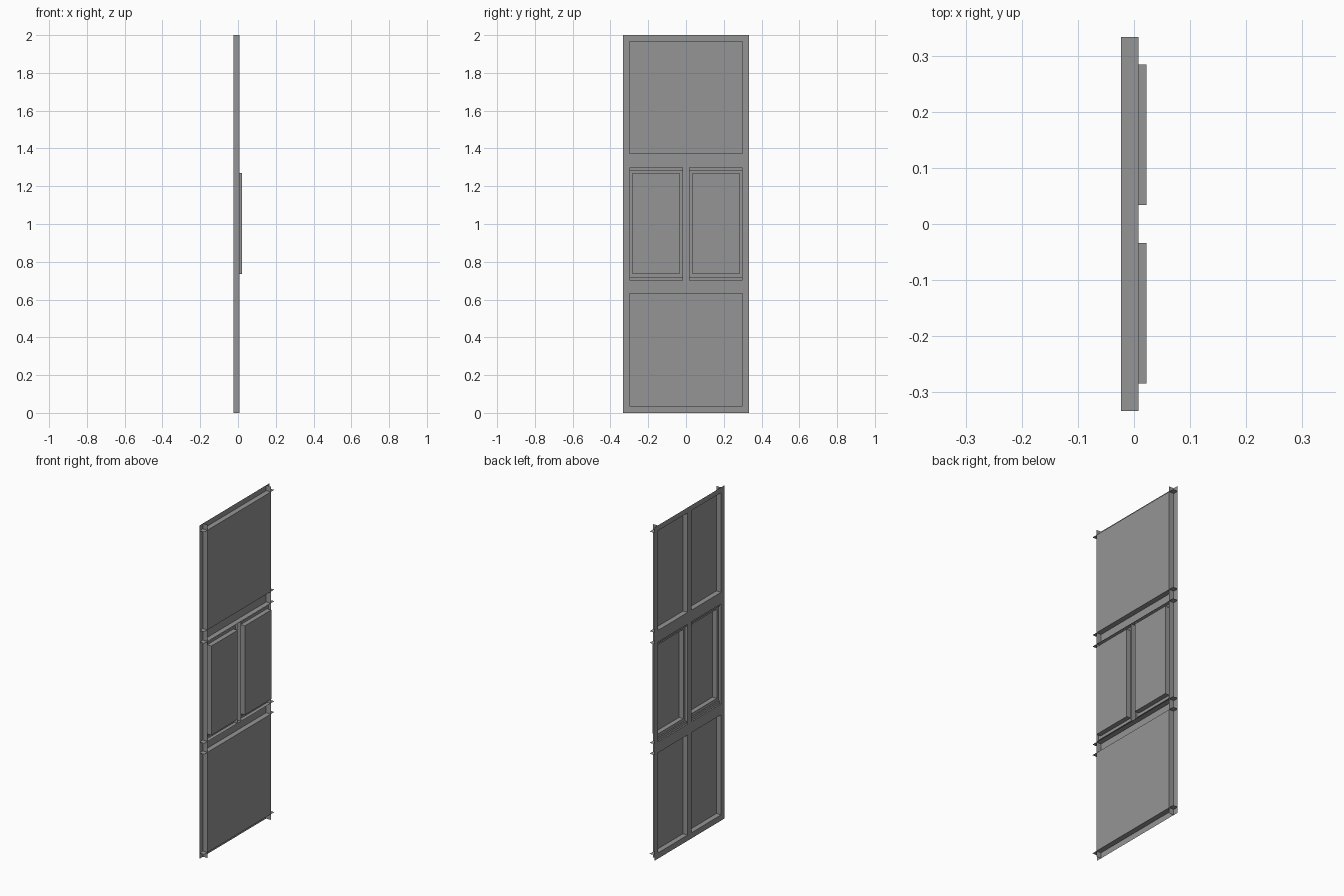
import bpy, bmesh

cube = bpy.data.objects.get("Cube")
if cube:
    bpy.data.objects.remove(cube)

grey = bpy.data.materials.new("mid_grey")
grey.use_nodes = True
colour = (0.3, 0.3, 0.3, 1)
grey.diffuse_color = colour
grey.node_tree.nodes["Principled BSDF"].inputs["Base Color"].default_value = colour

BACK, FRONT, SASH_FRONT = -0.023, 0.008, 0.022
EDGE, INNER, MULLION = 0.333, 0.30, 0.017
SPANS = [(0.034, 0.635), (0.70, 1.30), (1.37, 1.968)]   # heights of the three bays
TOP = 2.0


class Part:
    """Collects flat sheets and turns them into one object."""

    def __init__(self, name):
        self.name, self.bm = name, bmesh.new()

    def quad(self, *points):
        self.bm.faces.new([self.bm.verts.new(p) for p in points])

    def upright(self, x, y, z):
        self.quad((x, y[0], z[0]), (x, y[1], z[0]), (x, y[1], z[1]), (x, y[0], z[1]))

    def shelf(self, z, x, y):
        self.quad((x[0], y[0], z), (x[1], y[0], z), (x[1], y[1], z), (x[0], y[1], z))

    def side(self, y, x, z):
        self.quad((x[0], y, z[0]), (x[1], y, z[0]), (x[1], y, z[1]), (x[0], y, z[1]))

    def sleeve(self, x, y, z):
        """Four walls around a rectangular opening."""
        for level in z:
            self.shelf(level, x, y)
        for end in y:
            self.side(end, x, z)

    def ring(self, x, outer_y, outer_z, y, z):
        """Flat border between two nested rectangles."""
        corners = lambda a, b: [(x, a[0], b[0]), (x, a[1], b[0]), (x, a[1], b[1]), (x, a[0], b[1])]
        out, inn = corners(outer_y, outer_z), corners(y, z)
        for i in range(4):
            j = (i + 1) % 4
            if out[i] != inn[i] or out[j] != inn[j]:
                self.quad(out[i], out[j], inn[j], inn[i])

    def finish(self):
        bmesh.ops.remove_doubles(self.bm, verts=self.bm.verts, dist=0.0001)
        mesh = bpy.data.meshes.new(self.name)
        self.bm.to_mesh(mesh)
        self.bm.free()
        mesh.materials.append(grey)
        obj = bpy.data.objects.new(self.name, mesh)
        bpy.context.collection.objects.link(obj)


# Back plate of stiles, rails and mullion, with six openings
plate = Part("frame_back_plate")
ys = [-EDGE, -INNER, -MULLION, MULLION, INNER, EDGE]
zs = [0] + [z for span in SPANS for z in span] + [TOP]
for i in range(len(ys) - 1):
    for j in range(len(zs) - 1):
        if not (i % 2 and j % 2):
            plate.upright(BACK, ys[i:i + 2], zs[j:j + 2])
plate.finish()

# Forward flanges along the rails
rails = Part("rail_flanges")
for z in zs[1:-1]:
    rails.shelf(z, (BACK, FRONT), (-EDGE, EDGE))
rails.finish()

# Forward flanges along the stiles and the centre mullion
stiles = Part("stile_flanges")
mullion = Part("mullion_flanges")
for s in (-1, 1):
    stiles.side(s * INNER, (BACK, FRONT), (0, TOP))
    for span in SPANS:
        mullion.side(s * MULLION, (BACK, FRONT), span)
stiles.finish()
mullion.finish()

# Fixed panels across the top and bottom bays
for name, span in (("bottom_panel", SPANS[0]), ("top_panel", SPANS[2])):
    panel = Part(name)
    panel.upright(FRONT, (-INNER, INNER), span)
    panel.finish()

# Pair of stepped sashes in the middle bay
LIP, STEP = -0.014, -0.006
bay = SPANS[1]
lip_z = (bay[0] + 0.017, bay[1] - 0.015)
pane_z = (0.735, 1.27)
for name, s in (("front_sash", -1), ("back_sash", 1)):
    outer_y = sorted((s * MULLION, s * INNER))
    pane_y = sorted((s * 0.034, s * 0.284))
    sash = Part(name)
    sash.ring(LIP, outer_y, bay, outer_y, lip_z)
    for z in lip_z:
        sash.shelf(z, (LIP, STEP), outer_y)
    sash.ring(STEP, outer_y, lip_z, pane_y, pane_z)
    sash.sleeve((STEP, SASH_FRONT), pane_y, pane_z)
    sash.upright(SASH_FRONT, pane_y, pane_z)
    sash.finish()
